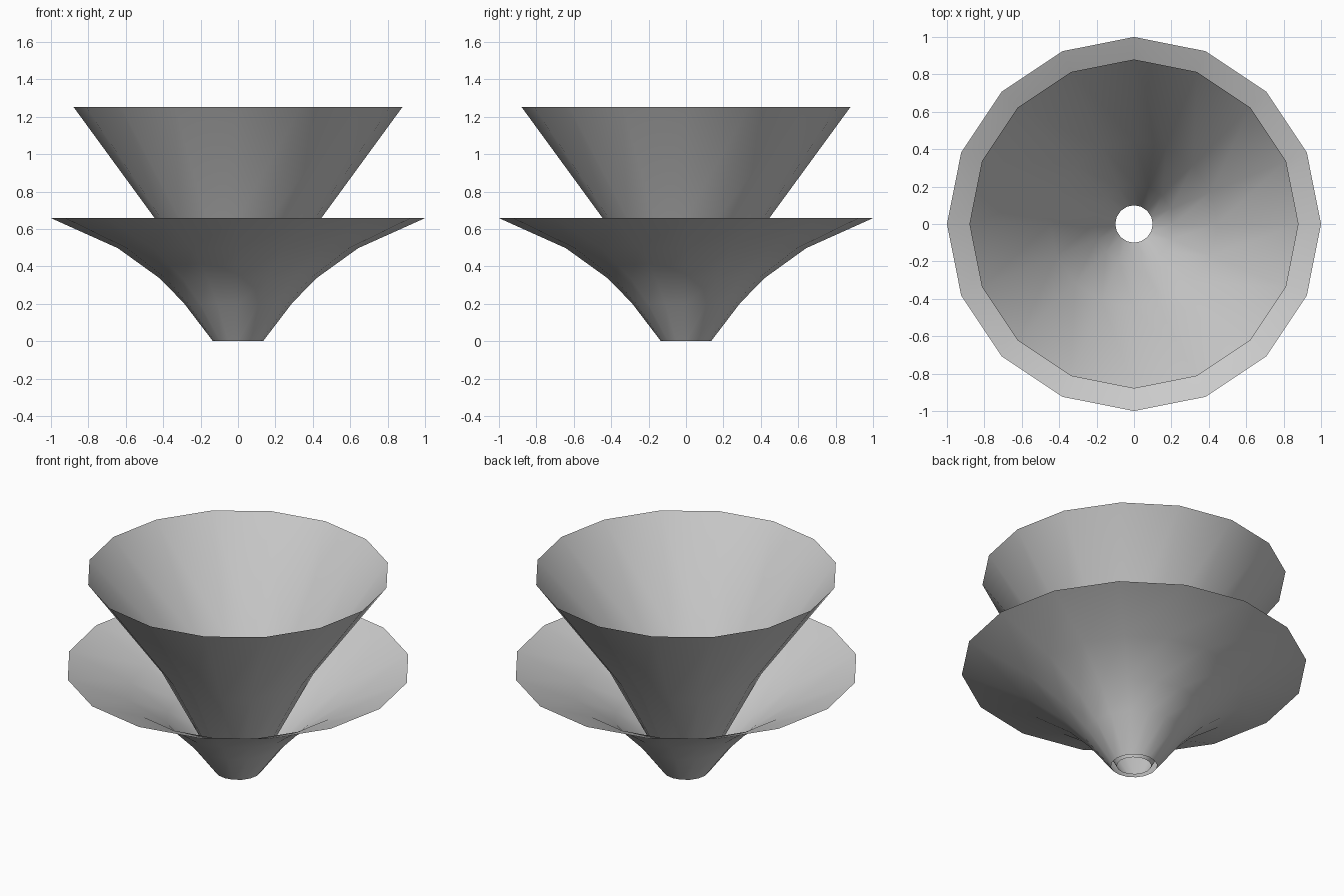
import bpy
from math import cos, sin, tau

if "Cube" in bpy.data.objects:
    bpy.data.objects.remove(bpy.data.objects["Cube"])

SIDES = 16


def funnel(name, profile):
    """Open sheet made by turning an (r, z) profile about the z axis."""
    verts = [(r * cos(tau * i / SIDES), r * sin(tau * i / SIDES), z)
             for r, z in profile for i in range(SIDES)]
    faces = []
    for k in range(len(profile) - 1):
        for i in range(SIDES):
            j = (i + 1) % SIDES
            a, b = k * SIDES, (k + 1) * SIDES
            faces.append((a + i, a + j, b + j, b + i))
    mesh = bpy.data.meshes.new(name)
    mesh.from_pydata(verts, [], faces)
    mesh.shade_smooth()
    obj = bpy.data.objects.new(name, mesh)
    bpy.context.collection.objects.link(obj)
    return obj


# Wide flaring lower funnel
funnel("outer_funnel", [(0.134, 0), (0.289, 0.203), (0.417, 0.335),
                        (0.642, 0.497), (1.0, 0.658)])

# Tall inner funnel nested inside it
funnel("inner_funnel", [(0.1, 0), (0.213, 0.21), (0.447, 0.66),
                        (0.88, 1.253)])
